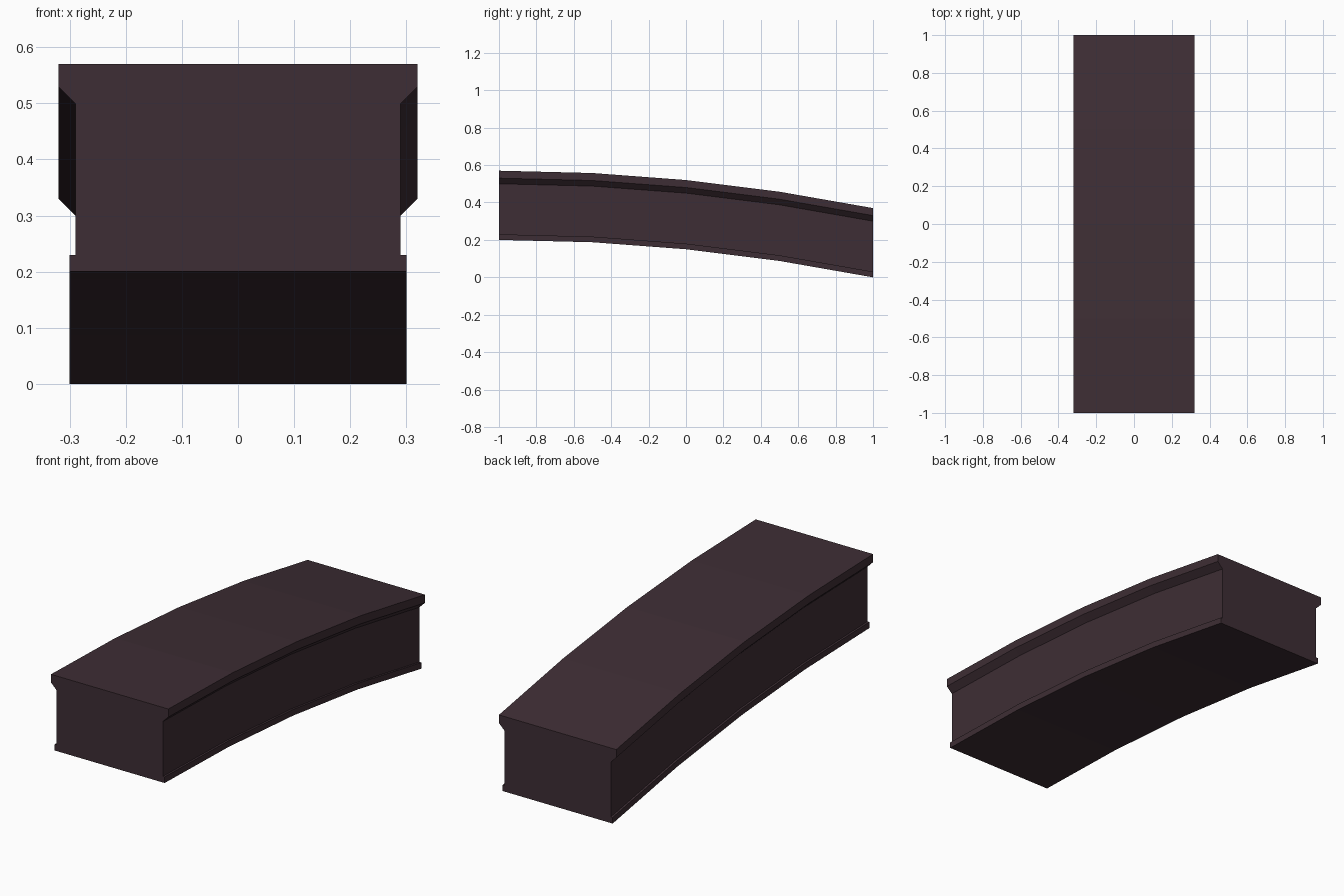
import bpy, bmesh

if "Cube" in bpy.data.objects:
    bpy.data.objects.remove(bpy.data.objects["Cube"])

# Dark plum stone
mat = bpy.data.materials.new("dark plum")
mat.diffuse_color = (0.048, 0.027, 0.035, 1)
mat.use_nodes = True
mat.node_tree.nodes["Principled BSDF"].inputs["Base Color"].default_value = mat.diffuse_color

# Half cross-section (x, z): bottom lip, wall, flared top rim
half = [(0.30, 0.0), (0.30, 0.03), (0.29, 0.03), (0.29, 0.30), (0.32, 0.33), (0.32, 0.37)]
profile = half + [(-x, z) for x, z in reversed(half)]

# Sweep the profile along a parabolic drop towards the back
bm = bmesh.new()
rings = []
for i in range(5):
    t = i / 4
    drop = 0.2 - 0.2 * t * t
    rings.append([bm.verts.new((x, -1 + 2 * t, z + drop)) for x, z in profile])
n = len(profile)
for a, b in zip(rings, rings[1:]):
    for k in range(n):
        m = (k + 1) % n
        bm.faces.new((a[k], a[m], b[m], b[k]))

# End caps
bm.faces.new(rings[0])
bm.faces.new(rings[-1])
bmesh.ops.recalc_face_normals(bm, faces=bm.faces)

mesh = bpy.data.meshes.new("curved_beam")
bm.to_mesh(mesh)
bm.free()
mesh.materials.append(mat)
bpy.context.collection.objects.link(bpy.data.objects.new("curved_beam", mesh))
